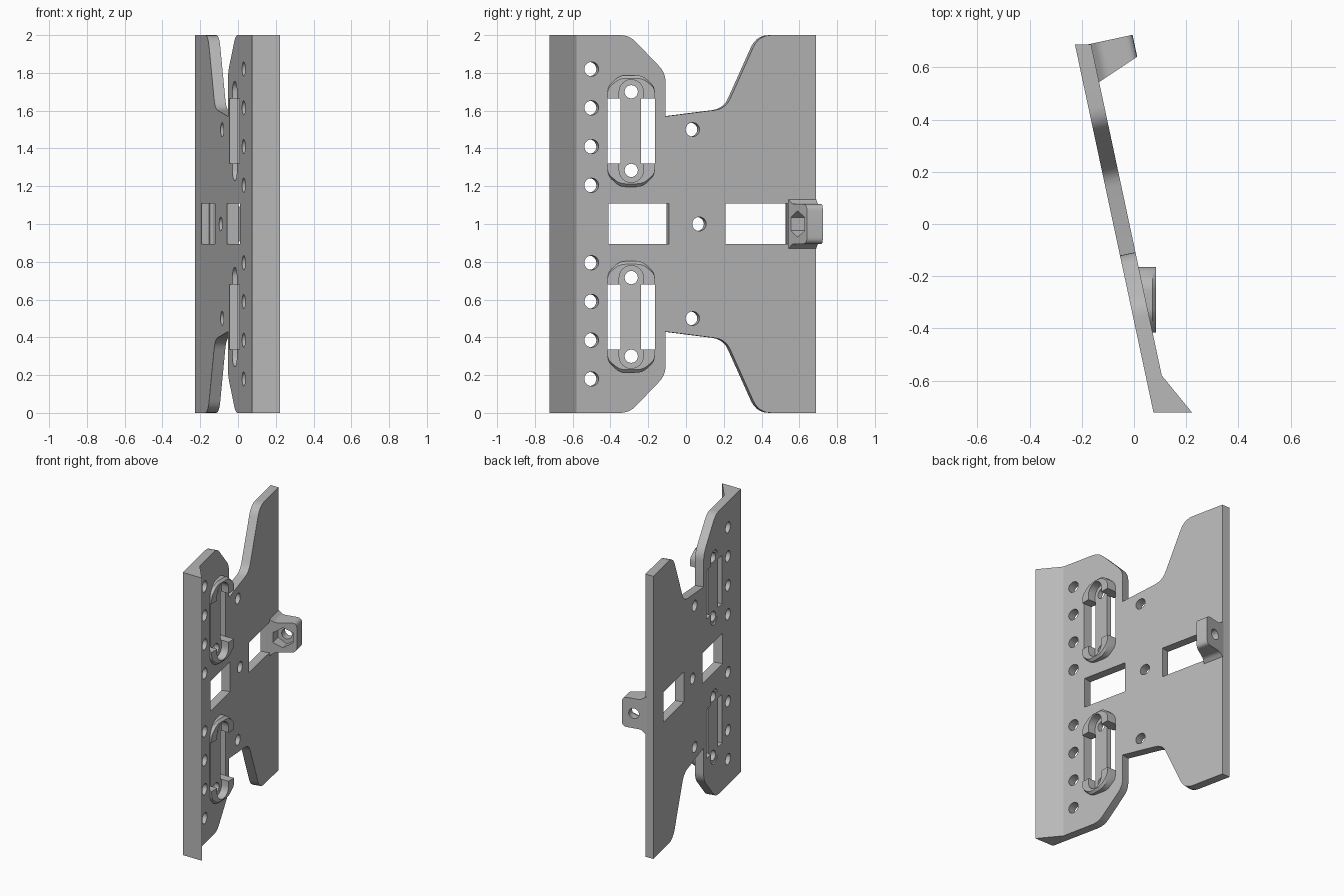
import bpy, bmesh, math
from mathutils import Vector

cube = bpy.data.objects.get("Cube")
if cube:
    bpy.data.objects.remove(cube)

grey = bpy.data.materials.new("mid_grey")
grey.use_nodes = True
grey.diffuse_color = (0.48, 0.48, 0.48, 1)
grey.node_tree.nodes["Principled BSDF"].inputs["Base Color"].default_value = (0.48, 0.48, 0.48, 1)

SLOPE = 0.2135                      # plate leans in plan
ANGLE = math.atan(SLOPE)
ALONG = Vector((-math.sin(ANGLE), math.cos(ANGLE), 0))
NORMAL = Vector((math.cos(ANGLE), math.sin(ANGLE), 0))
FACE_X = -0.0175                    # front face at y = 0
THICK = 0.0606


def face_x(y):
    return FACE_X - SLOPE * y


def tilted(u, h, z):
    """Point from distance along the plate, height above its face, and z."""
    return Vector((FACE_X, 0, z)) + ALONG * u + NORMAL * h


def prism(name, *rings):
    """Solid through matching rings of points, closed at both ends."""
    bm = bmesh.new()
    loops = [[bm.verts.new(p) for p in ring] for ring in rings]
    n = len(loops[0])
    bm.faces.new(loops[0])
    bm.faces.new(loops[-1])
    for a, b in zip(loops, loops[1:]):
        for i in range(n):
            j = (i + 1) % n
            bm.faces.new((a[i], a[j], b[j], b[i]))
    bmesh.ops.recalc_face_normals(bm, faces=bm.faces)
    mesh = bpy.data.meshes.new(name)
    bm.to_mesh(mesh)
    bm.free()
    mesh.materials.append(grey)
    ob = bpy.data.objects.new(name, mesh)
    bpy.context.collection.objects.link(ob)
    return ob


def rounded(corners, steps=5):
    """Outline with each (a, b, setback) corner softened."""
    out = []
    n = len(corners)
    for i, (a, b, d) in enumerate(corners):
        p = Vector((a, b))
        if not d:
            out.append(p)
            continue
        before = (Vector(corners[i - 1][:2]) - p).normalized() * d
        after = (Vector(corners[(i + 1) % n][:2]) - p).normalized() * d
        for k in range(steps + 1):
            t = k / steps
            out.append(p + before * (1 - t) ** 2 + after * t ** 2)
    return out


def circle(a, b, r, n=24, start=0.0):
    return [(a + r * math.cos(start + math.tau * i / n),
             b + r * math.sin(start + math.tau * i / n)) for i in range(n)]


def box_outline(y0, y1, z0, z1):
    return [(y0, z0), (y1, z0), (y1, z1), (y0, z1)]


def stadium(y, z, half, r):
    pts = []
    for i in range(26):
        side, k = divmod(i, 13)
        a = math.pi * (side + k / 12)
        pts.append((y + r * math.cos(a), z + (half if side == 0 else -half) + r * math.sin(a)))
    return pts


def x_cutter(outline, x0, x1):
    return prism("cutter", *[[(x, y, z) for y, z in outline] for x in (x0, x1)])


def normal_cutter(outline):
    """Cutter square to the plate, outline given on its front face."""
    return prism("cutter", *[[tilted(y / math.cos(ANGLE), h, z) for y, z in outline]
                             for h in (-0.12, 0.06)])


def cut(target, cutters):
    bpy.context.view_layer.objects.active = target
    for c in cutters:
        mod = target.modifiers.new("cut", "BOOLEAN")
        mod.operation = "DIFFERENCE"
        mod.solver = "EXACT"
        mod.object = c
        bpy.ops.object.modifier_apply(modifier=mod.name)


def discard(cutters):
    for c in cutters:
        bpy.data.objects.remove(c)


# Plate: mirrored outline, leaning, ends trimmed square to the y axis
upper = [(-0.722, 2, 0), (-0.30, 2, 0.05), (-0.108, 1.80, 0.05), (-0.108, 1.57, 0),
         (0.21, 1.61, 0.06), (0.385, 2, 0.07), (0.688, 2, 0)]
lower = [(y, 2 - z, d) for y, z, d in reversed(upper)]
outline = rounded(upper + lower)
front, back = [], []
for y, z in outline:
    yb = y if y < -0.72 or y > 0.68 else y - THICK * math.sin(ANGLE)
    front.append((face_x(y), y, z))
    back.append((face_x(yb) - THICK / math.cos(ANGLE), yb, z))
plate = prism("main_plate", back, front)

# Windows and round holes
holes = [normal_cutter(box_outline(-0.41, -0.09, 0.895, 1.108)),
         normal_cutter(box_outline(0.21, 0.54, 0.895, 1.108))]
for z in (0.18, 0.385, 0.59, 0.795):
    holes += [normal_cutter(circle(-0.5, zz, 0.038)) for zz in (z, 2 - z)]
for y, z in ((0.035, 0.5), (0.07, 1.0), (0.035, 1.5)):
    holes.append(normal_cutter(circle(y, z, 0.037)))
cut(plate, holes)
discard(holes)

# Strap mounts: flat-topped end caps, slots either side of a bar, screw holes
MOUNT_Y = -0.29
parts = [plate]
for label, mid in (("lower", 0.508), ("upper", 1.492)):
    cutters = [x_cutter(box_outline(-0.415, -0.348, mid - 0.172, mid + 0.172), -0.2, 0.2),
               x_cutter(box_outline(-0.237, -0.165, mid - 0.172, mid + 0.172), -0.2, 0.2),
               x_cutter(stadium(MOUNT_Y, mid, 0.208, 0.064), 0.03, 0.2),
               x_cutter(stadium(MOUNT_Y, mid, 0.208, 0.055), -0.2, -0.005)]
    cutters += [x_cutter(circle(MOUNT_Y, mid + s * 0.208, 0.035), -0.2, 0.2) for s in (-1, 1)]
    cut(plate, cutters)
    for end, s in (("bottom", -1), ("top", 1)):
        shape = rounded([(-0.415, 0.172, 0), (-0.415, 0.235, 0.03), (-0.35, 0.295, 0.03),
                         (-0.23, 0.295, 0.03), (-0.165, 0.235, 0.03), (-0.165, 0.172, 0)])
        rings = [[(max(x, face_x(y) + lift), y, mid + s * (0.172 + (z - 0.172) * k))
                  for y, z in shape]
                 for x, lift, k in ((-1, -0.02, 1), (0.07, 0.004, 1), (0.085, 0, 0.87))]
        cap = prism(label + "_mount_" + end + "_cap", *rings)
        cut(cap, [cutters[2]] + cutters[4:])
        parts.append(cap)
    discard(cutters)

# Wedge lip along the front edge
lip = [(face_x(-0.58), -0.58), (0.222, -0.722), (0.10, -0.722)]
parts.append(prism("edge_lip", *[[(x, y, z) for x, y in lip] for z in (0, 2)]))

# Nut tab: flared base, rounded top, sloping nut face
half = [(-0.02, 0.13, 0), (0, 0.13, 0), (0.03, 0.105, 0.02), (0.163, 0.105, 0.035)]
profile = rounded(half + [(h, -z, d) for h, z, d in reversed(half)])
tab = prism("nut_tab",
            [tilted(0.556 + 0.394 * h, h, 1 + z) for h, z in profile],
            [tilted(0.706, h, 1 + z) for h, z in profile])
tab_cutters = [prism("cutter", *[[tilted(u, h, z) for h, z in shape] for u in ends])
               for shape, ends in ((circle(0.08, 1, 0.07, 6, math.pi / 2), (0.45, 0.65)),
                                   (circle(0.08, 1, 0.036), (0.6, 0.8)))]
cut(tab, tab_cutters)
discard(tab_cutters)
parts.append(tab)

# Smooth curved walls, keep edges sharp
bpy.ops.object.select_all(action="DESELECT")
for ob in parts:
    ob.select_set(True)
bpy.context.view_layer.objects.active = plate
bpy.ops.object.shade_smooth_by_angle(angle=math.radians(30))
